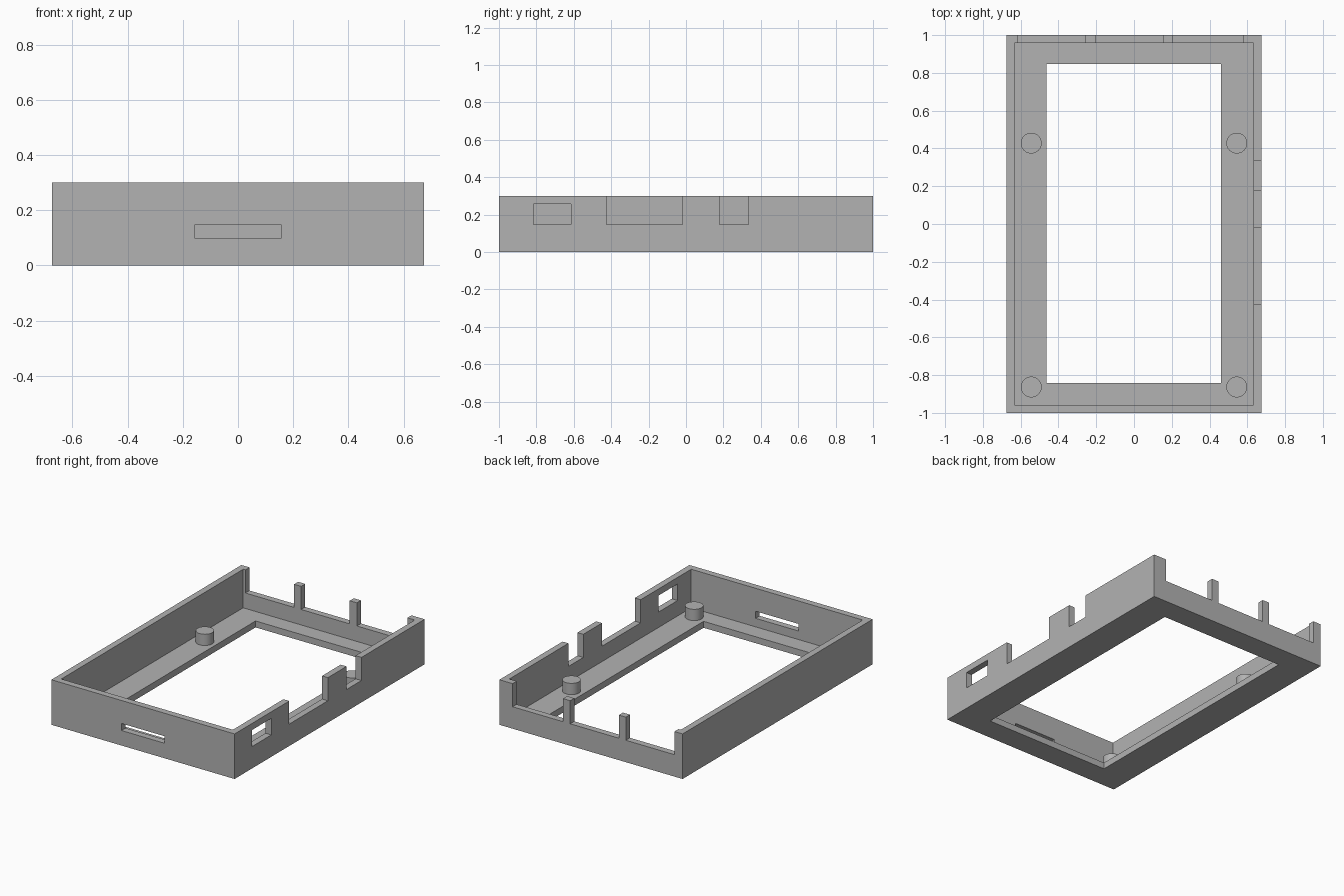
import bpy

cube = bpy.data.objects.get("Cube")
if cube:
    bpy.data.objects.remove(cube, do_unlink=True)

grey = bpy.data.materials.new("light grey")
grey.use_nodes = True
colour = (0.45, 0.45, 0.45, 1)
grey.diffuse_color = colour
grey.node_tree.nodes["Principled BSDF"].inputs["Base Color"].default_value = colour


def box(name, x, y, z):
    """Box spanning the given (low, high) ranges."""
    bpy.ops.mesh.primitive_cube_add(size=1, location=[sum(r) / 2 for r in (x, y, z)])
    ob = bpy.context.object
    ob.name = name
    ob.scale = [r[1] - r[0] for r in (x, y, z)]
    bpy.ops.object.transform_apply(location=False, rotation=False, scale=True)
    ob.data.materials.append(grey)
    return ob


def cut(target, name, x, y, z):
    """Subtract a box from the target."""
    cutter = box(name, x, y, z)
    cutter.hide_render = True
    bpy.context.view_layer.objects.active = target
    mod = target.modifiers.new(name, 'BOOLEAN')
    mod.operation = 'DIFFERENCE'
    mod.solver = 'EXACT'
    mod.object = cutter
    bpy.ops.object.modifier_apply(modifier=mod.name)
    bpy.data.objects.remove(cutter, do_unlink=True)


W, L, H = 0.675, 1.0, 0.3      # half width, half length, height
WALL, FLOOR = 0.043, 0.043
SILL, OVER = 0.146, H + 0.1    # bottom of the notches, above the rim

# Tray with a rectangular opening in the floor
tray = box("case_tray", (-W, W), (-L, L), (0, H))
cut(tray, "cavity", (WALL - W, W - WALL), (WALL - L, L - WALL), (FLOOR, OVER))
cut(tray, "screen_opening", (-0.463, 0.46), (-0.842, 0.846), (-0.1, 0.1))

# Notches in the back wall, leaving two slim posts
for x in ((-0.615, -0.257), (-0.205, 0.153), (0.206, 0.578)):
    cut(tray, "back_notch", x, (L - 0.08, L + 0.1), (SILL, OVER))

# Notches and port window in the +x wall
side = (W - 0.08, W + 0.1)
for y in ((-0.425, -0.018), (0.178, 0.335)):
    cut(tray, "side_notch", side, y, (SILL, OVER))
cut(tray, "port_window", side, (-0.815, -0.614), (SILL, 0.256))

# Card slot in the front wall
cut(tray, "card_slot", (-0.158, 0.157), (-L - 0.1, -L + 0.08), (0.1, 0.147))

# Round standoffs on the floor
for x in (-0.544, 0.544):
    for y, end in ((-0.863, "front"), (0.428, "back")):
        bpy.ops.mesh.primitive_cylinder_add(vertices=48, radius=0.055, depth=0.09,
                                            location=(x, y, FLOOR + 0.03))
        peg = bpy.context.object
        peg.name = end + ("_left" if x > 0 else "_right") + "_standoff"
        peg.data.materials.append(grey)
        bpy.ops.object.shade_smooth_by_angle()
